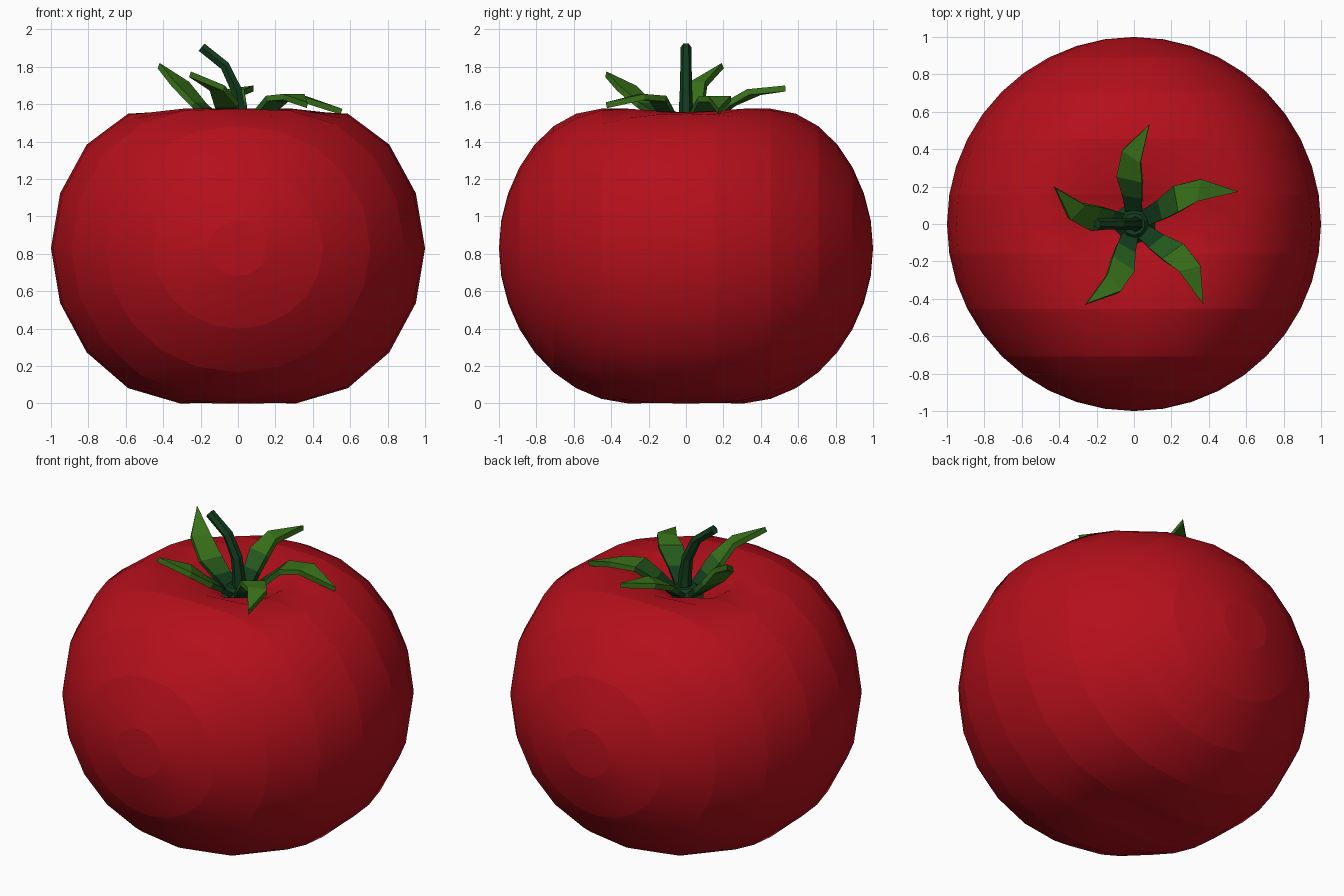
import bpy, bmesh, math
from mathutils import Matrix, Vector

if "Cube" in bpy.data.objects:
    bpy.data.objects.remove(bpy.data.objects["Cube"])


def material(name, rgb):
    m = bpy.data.materials.new(name)
    m.diffuse_color = (*rgb, 1)
    m.use_nodes = True
    m.node_tree.nodes["Principled BSDF"].inputs["Base Color"].default_value = m.diffuse_color
    return m


RED = material("red_skin", (0.46, 0.005, 0.011))
DARK = material("dark_green", (0.006, 0.045, 0.012))
MID = material("mid_green", (0.018, 0.10, 0.012))
LIGHT = material("light_green", (0.04, 0.17, 0.01))


def add_object(name, bm, mats):
    me = bpy.data.meshes.new(name)
    bm.normal_update()
    bm.to_mesh(me)
    bm.free()
    ob = bpy.data.objects.new(name, me)
    for m in mats:
        me.materials.append(m)
    bpy.context.collection.objects.link(ob)
    return ob


# Fruit: a sphere with its poles front and back, squashed, dimpled top and bottom
bm = bmesh.new()
bmesh.ops.create_uvsphere(bm, u_segments=20, v_segments=20, radius=1,
                          matrix=Matrix.Rotation(math.pi / 2, 4, 'X'))
for v in bm.verts:
    r = math.hypot(v.co.x, v.co.y)
    dimple = max(0, 1 - r / 0.9) ** 2
    z = 0.83 + 0.95 * v.co.z
    v.co.z = z - 0.41 * dimple if v.co.z > 0 else z + 0.17 * dimple
for f in bm.faces:
    f.smooth = True
# every second ring is a hard edge
for e in bm.edges:
    a, b = (p.co.y for p in e.verts)
    if abs(a - b) < 1e-4 and round(math.degrees(math.acos(max(-1, min(1, a)))) / 9) % 2:
        e.smooth = False
add_object("fruit", bm, [RED])

# Leaves: one outline (distance, left edge, distance, right edge), turned and lifted
OUTLINE = [(0.05, 0.04, 0.05, -0.04), (0.17, 0.058, 0.145, -0.048),
           (0.28, 0.085, 0.24, -0.05), (0.43, 0.05, 0.355, -0.045)]
TIP = (0.576, -0.10)
LEAVES = {  # direction in degrees, length, heights along the leaf
    "leaf_right": (27, 1.0, (1.47, 1.56, 1.64, 1.645, 1.575)),
    "leaf_front_right": (-39, 0.97, (1.47, 1.56, 1.645, 1.655, 1.61)),
    "leaf_front_left": (-109, 0.84, (1.47, 1.55, 1.61, 1.70, 1.775)),
    "leaf_left": (168, 0.78, (1.47, 1.54, 1.61, 1.72, 1.82)),
    "leaf_back": (92, 0.915, (1.47, 1.55, 1.62, 1.68, 1.70)),
}
for name, (angle, length, heights) in LEAVES.items():
    turn = Matrix.Rotation(math.radians(angle), 3, 'Z')
    bm = bmesh.new()

    def point(u, v, z):
        return bm.verts.new(turn @ Vector((u * length, v, z)))

    rows = [(point(a, b, z), point(c, d, z))
            for (a, b, c, d), z in zip(OUTLINE, heights)]
    for i in range(3):
        (l0, r0), (l1, r1) = rows[i], rows[i + 1]
        bm.faces.new((r0, r1, l1, l0)).material_index = i
    l, r = rows[-1]
    bm.faces.new((r, point(*TIP, heights[-1]), l)).material_index = 2
    ob = add_object(name, bm, [DARK, MID, LIGHT])
    thick = ob.modifiers.new("thickness", 'SOLIDIFY')
    thick.thickness = 0.032
    thick.offset = -1

# Hub where the leaves meet
bm = bmesh.new()
bmesh.ops.create_cone(bm, cap_ends=True, segments=10, radius1=0.13, radius2=0.06,
                      depth=0.08, matrix=Matrix.Translation((0, 0, 1.465)))
add_object("leaf_hub", bm, [DARK])

# Stem: six-sided bent tube
cu = bpy.data.curves.new("stem", 'CURVE')
cu.dimensions = '3D'
cu.bevel_depth = 0.03
cu.bevel_resolution = 1
cu.use_fill_caps = True
path = [(0.01, 1.42, 1.6), (0.005, 1.57, 1.25), (-0.01, 1.68, 1.1),
        (-0.07, 1.805, 1.0), (-0.195, 1.905, 0.95)]
sp = cu.splines.new('POLY')
sp.points.add(len(path) - 1)
for p, (x, z, rad) in zip(sp.points, path):
    p.co = (x, 0, z, 1)
    p.radius = rad
cu.materials.append(DARK)
stem = bpy.data.objects.new("stem", cu)
bpy.context.collection.objects.link(stem)
bpy.context.view_layer.objects.active = stem
stem.select_set(True)
bpy.ops.object.convert(target='MESH')
bpy.ops.object.shade_flat()
